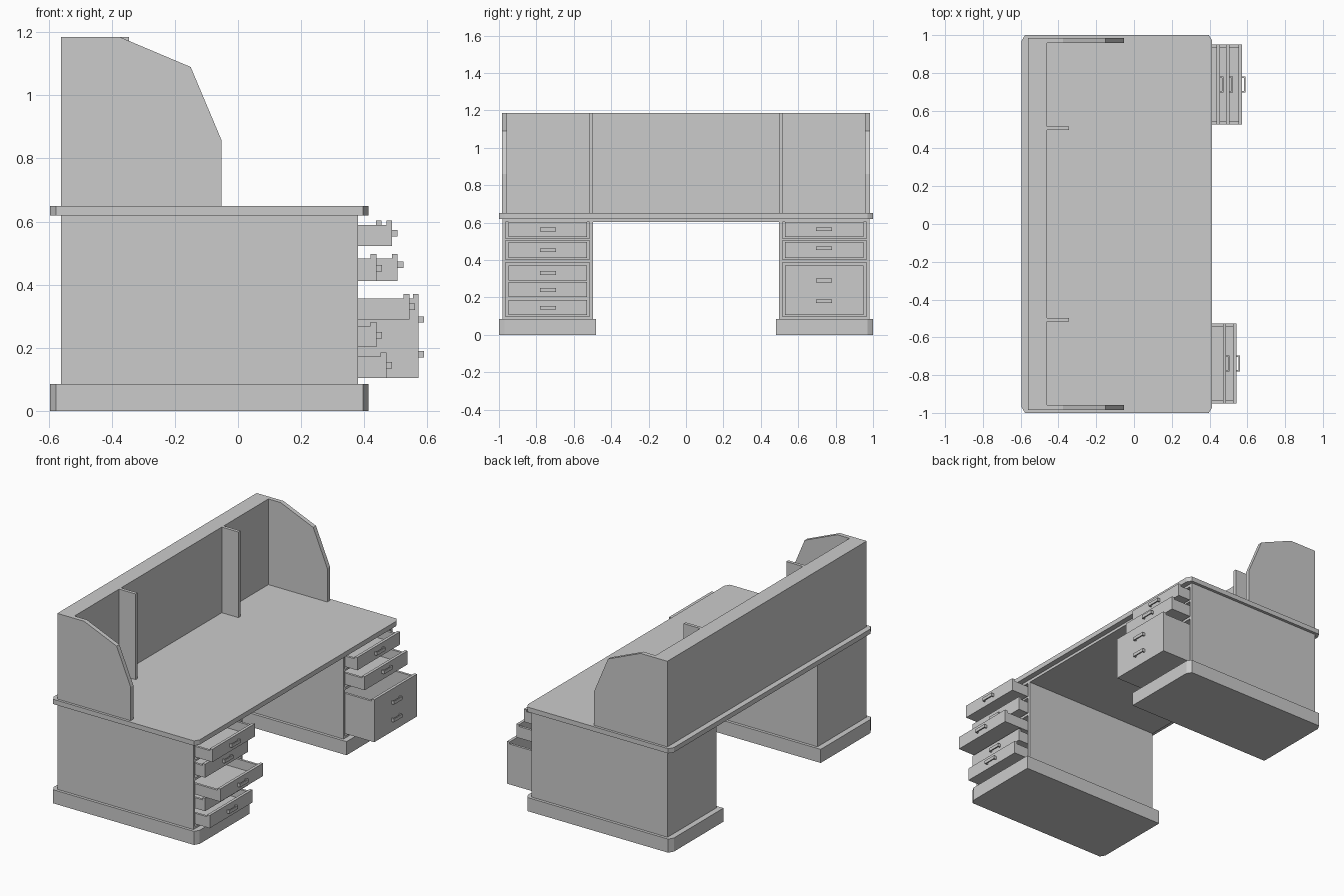
import bpy, bmesh

if "Cube" in bpy.data.objects:
    bpy.data.objects.remove(bpy.data.objects["Cube"])


def finish(name, bm):
    bmesh.ops.recalc_face_normals(bm, faces=bm.faces)
    me = bpy.data.meshes.new(name)
    bm.to_mesh(me)
    bm.free()
    ob = bpy.data.objects.new(name, me)
    bpy.context.collection.objects.link(ob)
    return ob


def add_box(bm, x0, x1, y0, y1, z0, z1):
    vs = bmesh.ops.create_cube(bm, size=1)["verts"]
    for v in vs:
        v.co.x = x1 if v.co.x > 0 else x0
        v.co.y = y1 if v.co.y > 0 else y0
        v.co.z = z1 if v.co.z > 0 else z0


def boxes(name, *dims):
    bm = bmesh.new()
    for d in dims:
        add_box(bm, *d)
    return finish(name, bm)


def prism(name, pts, vec):
    bm = bmesh.new()
    f = bm.faces.new([bm.verts.new(p) for p in pts])
    r = bmesh.ops.extrude_face_region(bm, geom=[f])
    bmesh.ops.translate(bm, vec=vec, verts=[
        g for g in r["geom"] if isinstance(g, bmesh.types.BMVert)])
    return finish(name, bm)


X0, X1 = -0.595, 0.414   # slab overhang
B0, B1 = -0.56, 0.38     # cabinet depth
CX, CY = 0.018, 0.03     # corner cuts

# tabletop with clipped corners, and the panel below it
prism("tabletop", [(X0, -1 + CY, .62), (X0 + CX, -1, .62), (X1 - CX, -1, .62), (X1, -1 + CY, .62),
                   (X1, 1 - CY, .62), (X1 - CX, 1, .62), (X0 + CX, 1, .62), (X0, 1 - CY, .62)], (0, 0, .03))
boxes("under_panel", (B0, B1, -.982, .982, .603, .62))

# hutch back
boxes("hutch_back", (B0, -.46, -.982, .982, .65, 1.185))

profile = [(B0, .65), (-.053, .65), (-.053, .86), (-.15, 1.09), (-.375, 1.185), (B0, 1.185)]


def drawer(name, s, z0, z1, front, handles):
    ya, yb = sorted((s * .528, s * .95))
    back, t, zs = front - .80, .015, z1 - .013
    yc = s * .738
    parts = [(front - .018, front, ya, yb, z0, z1),
             (back, front - .018, ya, yb, z0, z0 + .01),
             (back, front - .018, ya, ya + t, z0, zs),
             (back, front - .018, yb - t, yb, z0, zs),
             (back, back + t, ya, yb, z0, zs)]
    for h in handles:
        parts += [(front + .011, front + .018, yc - .042, yc + .042, h - .01, h + .01),
                  (front, front + .012, yc - .042, yc - .034, h - .01, h + .01),
                  (front, front + .012, yc + .034, yc + .042, h - .01, h + .01)]
    boxes(name, *parts)


for s, side in ((-1, "left"), (1, "right")):
    # plinth with clipped outer corners
    prism(side + "_plinth", [(X0, s * .48, 0), (X1, s * .48, 0), (X1, s * (1 - CY), 0), (X1 - CX, s, 0),
                             (X0 + CX, s, 0), (X0, s * (1 - CY), 0)], (0, 0, .085))
    # hollow pedestal with rails between drawers
    ya, yb = sorted((s * .498, s * .982))
    boxes(side + "_pedestal",
          (B0, B1, ya, ya + .017, .085, .62), (B0, B1, yb - .017, yb, .085, .62),
          (B0, B0 + .02, ya, yb, .085, .62),
          (B0, B1, ya, yb, .085, .098),
          (B0, B1, ya, yb, .386, .402), (B0, B1, ya, yb, .503, .515))
    # hutch side and divider
    prism(side + "_hutch_side", [(x, s * .984, z) for x, z in profile], (0, -s * .027, 0))
    boxes(side + "_divider", (-.46, -.345, s * .507 - .01, s * .507 + .01, .65, 1.185))

# drawers: side, bottom, top, front face, handle heights
for i, d in enumerate([
        (-1, .523, .603, .488, [.563]), (-1, .412, .497, .438, [.452]),
        (-1, .29, .37, .543, [.33]), (-1, .203, .282, .438, [.24]),
        (-1, .105, .185, .47, [.145]),
        (1, .523, .603, .455, [.565]), (1, .412, .497, .506, [.463]),
        (1, .105, .37, .572, [.29, .18])]):
    drawer("drawer_%d" % (i + 1), *d)
